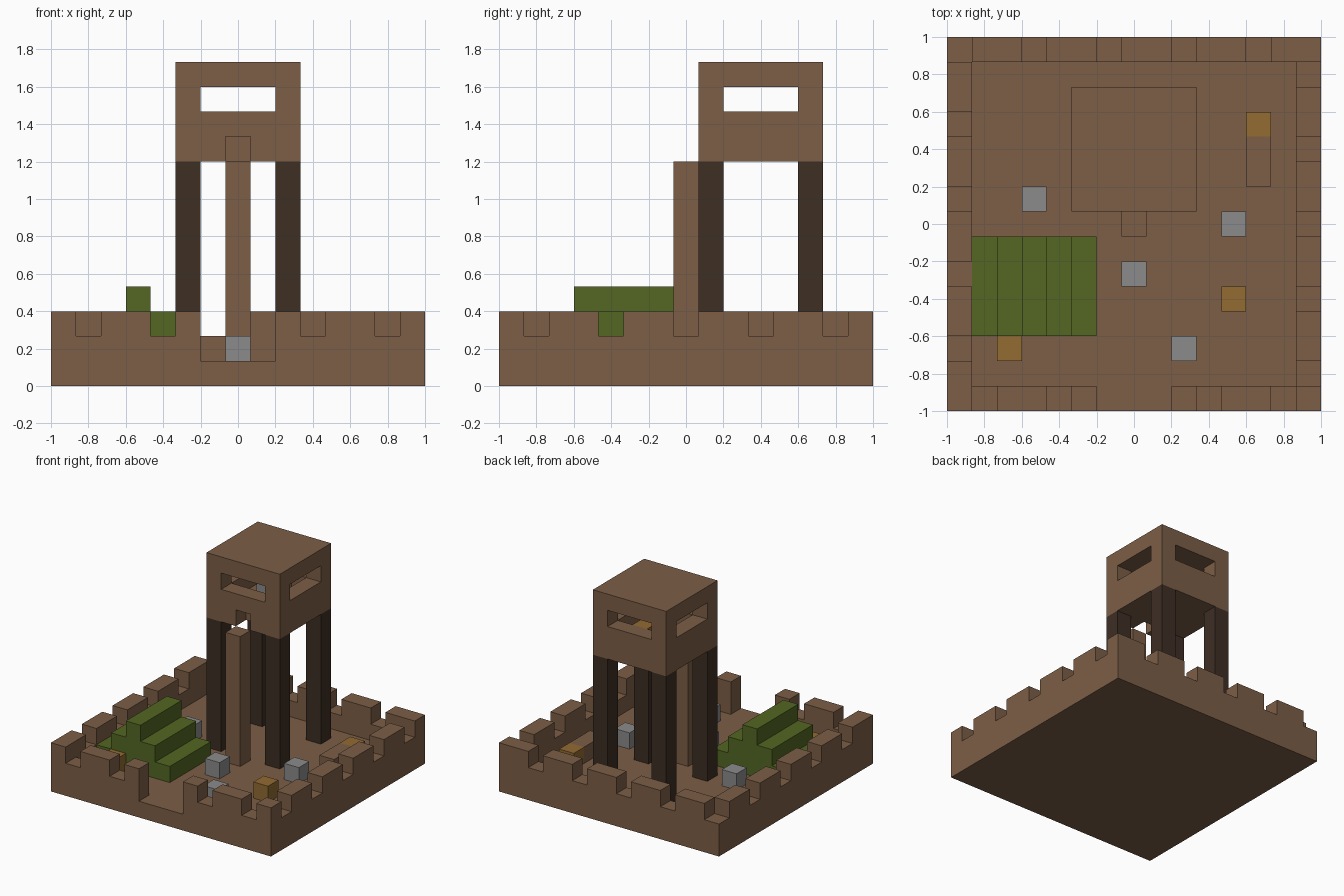
import bpy
import bmesh
from itertools import product
from mathutils import Vector

if "Cube" in bpy.data.objects:
    bpy.data.objects.remove(bpy.data.objects["Cube"], do_unlink=True)

N = 15            # blocks along each side
U = 2 / N         # size of one block


def material(name, *rgb):
    def linear(v):
        v /= 255
        return v / 12.92 if v <= 0.04045 else ((v + 0.055) / 1.055) ** 2.4
    colour = [linear(v) for v in rgb] + [1]
    mat = bpy.data.materials.new(name)
    mat.use_nodes = True
    mat.diffuse_color = colour
    shader = mat.node_tree.nodes["Principled BSDF"]
    shader.inputs["Base Color"].default_value = colour
    shader.inputs["Roughness"].default_value = 0.9
    return mat


BROWN = material("clay brown", 124, 94, 70)
DARK = material("dark timber", 61, 46, 36)
GREEN = material("leaf green", 83, 103, 34)
GREY = material("stone grey", 139, 139, 139)
OCHRE = material("ochre", 147, 107, 50)


def block(x0, x1, y0, y1, z0, z1):
    """Set of grid cells, both ends included."""
    return set(product(range(x0, x1 + 1), range(y0, y1 + 1), range(z0, z1 + 1)))


def build(name, cells, mat):
    """Make the outer skin of a set of cells."""
    bm = bmesh.new()
    for cell in cells:
        for axis in range(3):
            for side in (0, 1):
                beside = list(cell)
                beside[axis] += 2 * side - 1
                if tuple(beside) in cells:
                    continue
                a, b = (axis + 1) % 3, (axis + 2) % 3
                corners = []
                for da, db in ((0, 0), (1, 0), (1, 1), (0, 1)):
                    p = Vector(cell)
                    p[axis] += side
                    p[a] += da
                    p[b] += db
                    corners.append(bm.verts.new((p - Vector((N / 2, N / 2, 0))) * U))
                bm.faces.new(corners if side else corners[::-1])
    bmesh.ops.remove_doubles(bm, verts=bm.verts, dist=U / 100)
    mesh = bpy.data.meshes.new(name)
    bm.to_mesh(mesh)
    bm.free()
    mesh.materials.append(mat)
    obj = bpy.data.objects.new(name, mesh)
    bpy.context.collection.objects.link(obj)
    return obj


end = N - 1

# Ground slab and battlemented wall with an open gate
gate = block(6, 8, 0, 0, 1, 2)
ring = block(0, end, 0, end, 1, 2) - block(1, end - 1, 1, end - 1, 1, 2) - gate


def is_notch(x, y, z):
    if z < 2:
        return False
    if y == 0:
        return x % 3 == 1
    if x == end:
        return y % 3 == 1
    if y == end:
        return x % 3 == 0
    return y % 3 == 2


wall = {c for c in ring if not is_notch(*c)}
build("ground_and_wall", block(0, end, 0, end, 0, 0) | wall, BROWN)

# Watchtower legs
for side, x in (("right", 5), ("left", 9)):
    for place, y in (("front", 8), ("back", 12)):
        build(f"tower_leg_{place}_{side}", block(x, x, y, y, 1, 8), DARK)

# Hollow lookout cabin with window slots and an entry notch
cabin = block(5, 9, 8, 12, 9, 12) - block(6, 8, 9, 11, 10, 11)
cabin -= block(6, 8, 8, 12, 11, 11) | block(5, 9, 9, 11, 11, 11)
cabin -= block(7, 7, 8, 8, 9, 9)
build("lookout_cabin", cabin, BROWN)

# Climbing post below the entry
build("climbing_post", block(7, 7, 7, 7, 1, 8), BROWN)

# Stepped green mound
mound = set()
for step in range(3):
    mound |= block(1 + step, 5 - step, 3, 6, 1 + step, 1 + step)
build("green_mound", mound, GREEN)

# Low bench and loose blocks
build("bench", block(12, 12, 9, 10, 1, 1), BROWN)
stones = ((3, 8, 1), (11, 7, 1), (7, 5, 1), (9, 2, 1), (7, 10, 10))
crates = ((12, 11, 1), (11, 4, 1), (2, 2, 1), (7, 11, 10))
for name, spots, mat in (("stone_block", stones, GREY), ("ochre_block", crates, OCHRE)):
    for i, spot in enumerate(spots, 1):
        build(f"{name}_{i}", {spot}, mat)
